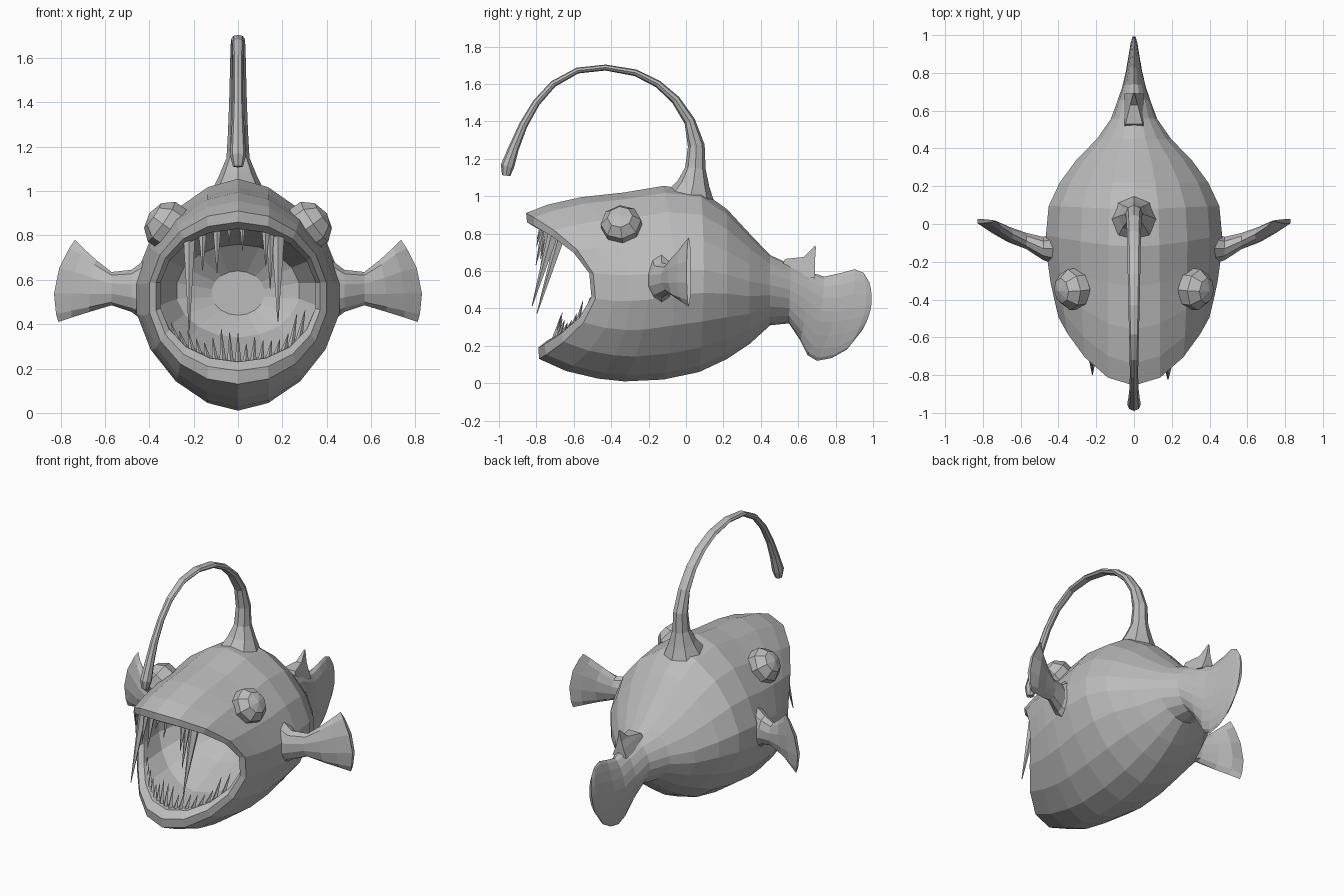
import bpy, bmesh, math, random
from mathutils import Vector, Matrix

random.seed(4)
skin = bpy.data.materials.new("grey_skin")
skin.diffuse_color = (0.5, 0.5, 0.5, 1)


def finish(name, bm):
    bmesh.ops.recalc_face_normals(bm, faces=bm.faces)
    mesh = bpy.data.meshes.new(name)
    bm.to_mesh(mesh)
    bm.free()
    mesh.materials.append(skin)
    obj = bpy.data.objects.new(name, mesh)
    bpy.context.collection.objects.link(obj)
    return obj


def loft(name, rings):
    """Skin a list of equal-length point rings and cap both ends."""
    bm = bmesh.new()
    rows = [[bm.verts.new(p) for p in ring] for ring in rings]
    n = len(rows[0])
    for a, b in zip(rows, rows[1:]):
        for i in range(n):
            j = (i + 1) % n
            bm.faces.new((a[i], a[j], b[j], b[i]))
    bm.faces.new(rows[0])
    bm.faces.new(rows[-1])
    return finish(name, bm)


def power(v, e):
    return math.copysign(abs(v) ** e, v)


def body_ring(yt, zt, yb, zb, bend, w, p, n=18):
    """Superellipse section; its sides are pushed back by bend."""
    ring = []
    for i in range(n):
        a = math.pi / 2 + 2 * math.pi * i / n
        s = power(math.sin(a), 2 / p)
        y = yb + (yt - yb) * (s + 1) / 2 + bend * (1 - s * s)
        ring.append((w * power(math.cos(a), 2 / p), y,
                     (zt + zb) / 2 + s * (zt - zb) / 2))
    return ring


# Body: throat, inner mouth, lips, belly, tail root and tail fin
sections = [
    (-0.08, 0.64, -0.08, 0.44, 0.00, 0.12, 2.0),
    (-0.18, 0.76, -0.20, 0.34, 0.04, 0.28, 2.0),
    (-0.45, 0.83, -0.45, 0.24, 0.14, 0.36, 2.0),
    (-0.80, 0.83, -0.74, 0.23, 0.30, 0.355, 2.1),
    (-0.85, 0.86, -0.79, 0.19, 0.32, 0.375, 2.1),
    (-0.855, 0.91, -0.785, 0.13, 0.34, 0.405, 2.0),
    (-0.74, 0.955, -0.64, 0.065, 0.31, 0.43, 1.9),
    (-0.56, 0.995, -0.47, 0.025, 0.22, 0.45, 1.8),
    (-0.33, 1.02, -0.33, 0.01, 0.13, 0.465, 1.75),
    (-0.12, 1.055, -0.12, 0.02, 0.06, 0.475, 1.7),
    (0.08, 1.03, 0.07, 0.06, 0.02, 0.46, 1.7),
    (0.22, 0.93, 0.22, 0.13, 0.00, 0.40, 1.7),
    (0.34, 0.80, 0.34, 0.21, 0.00, 0.31, 1.75),
    (0.45, 0.685, 0.45, 0.31, 0.00, 0.20, 1.8),
    (0.56, 0.635, 0.55, 0.32, 0.00, 0.125, 1.9),
    (0.66, 0.595, 0.61, 0.23, 0.01, 0.09, 1.9),
    (0.74, 0.57, 0.65, 0.15, 0.02, 0.065, 1.8),
    (0.83, 0.59, 0.70, 0.12, 0.03, 0.045, 1.7),
    (0.90, 0.61, 0.78, 0.135, 0.04, 0.03, 1.7),
    (0.95, 0.59, 0.86, 0.18, 0.05, 0.018, 1.7),
    (0.98, 0.54, 0.94, 0.28, 0.03, 0.008, 1.7),
]
loft("body", [body_ring(*s) for s in sections])

# Lure stalk: y, z, half width, half thickness
path = [(0.02, 0.98, 0.13, 0.14), (0.04, 1.07, 0.085, 0.085),
        (0.05, 1.15, 0.052, 0.055), (0.055, 1.27, 0.045, 0.045),
        (0.02, 1.40, 0.04, 0.03), (-0.055, 1.515, 0.037, 0.024),
        (-0.15, 1.60, 0.035, 0.02), (-0.27, 1.66, 0.033, 0.018),
        (-0.43, 1.688, 0.03, 0.016), (-0.58, 1.672, 0.026, 0.016),
        (-0.71, 1.60, 0.023, 0.018), (-0.80, 1.50, 0.022, 0.02),
        (-0.87, 1.38, 0.024, 0.023), (-0.92, 1.26, 0.03, 0.028),
        (-0.955, 1.16, 0.036, 0.036), (-0.962, 1.11, 0.022, 0.022)]
rings = []
for k, (y, z, w, t) in enumerate(path):
    a, b = path[max(k - 1, 0)], path[min(k + 1, len(path) - 1)]
    d = Vector((0, b[0] - a[0], b[1] - a[1])).normalized()
    side = Vector((0, -d.z, d.y))
    rings.append([Vector((w * math.cos(q), y, z)) + side * t * math.sin(q)
                  for q in (math.pi * i / 4 for i in range(8))])
loft("lure_stalk", rings)

# Side fins: top x, top z, bottom x, bottom z, y, half thickness, outward bow
fin = [(0.38, 0.72, 0.38, 0.38, -0.13, 0.10, 0),
       (0.48, 0.645, 0.48, 0.455, -0.13, 0.065, 0),
       (0.57, 0.635, 0.57, 0.485, -0.09, 0.045, 0),
       (0.64, 0.69, 0.67, 0.455, -0.055, 0.042, 0.01),
       (0.70, 0.745, 0.75, 0.43, -0.015, 0.035, 0.02),
       (0.735, 0.78, 0.81, 0.41, 0.015, 0.012, 0.05)]


def fin_ring(m, xt, zt, xb, zb, y, t, bow):
    ring = []
    for i in range(10):
        q = math.pi / 2 + math.pi * i / 5
        s, c = math.sin(q), math.cos(q)
        x = xb + (xt - xb) * (s + 1) / 2 + bow * (1 - s * s)
        ring.append((m * x, y + t * c, (zt + zb) / 2 + s * (zt - zb) / 2))
    return ring


for m, label in ((-1, "left"), (1, "right")):
    loft(label + "_fin", [fin_ring(m, *f) for f in fin])
    # Faceted eye with its pole facing outward
    bm = bmesh.new()
    rot = Vector((0, 0, 1)).rotation_difference(Vector((m * 0.8, -0.1, 0.55)))
    bmesh.ops.create_uvsphere(
        bm, u_segments=8, v_segments=5, radius=0.115,
        matrix=Matrix.Translation((m * 0.32, -0.345, 0.845))
        @ rot.to_matrix().to_4x4() @ Matrix.Diagonal((1, 1, 0.85, 1)))
    finish(label + "_eye", bm)


def spike(name, base, tip, r, n=5):
    base, tip = Vector(base), Vector(tip)
    d = tip - base
    rot = Vector((0, 0, 1)).rotation_difference(d).to_matrix().to_4x4()
    bm = bmesh.new()
    bmesh.ops.create_cone(bm, cap_ends=True, segments=n, radius1=r,
                          radius2=r * 0.08, depth=d.length,
                          matrix=Matrix.Translation((base + tip) / 2) @ rot)
    return finish(name, bm)


# Back spine ahead of the tail
loft("back_spine", [
    [(-0.06, 0.50, 0.60), (0.06, 0.50, 0.60), (0.05, 0.69, 0.56), (-0.05, 0.69, 0.56)],
    [(-0.045, 0.53, 0.665), (0.045, 0.53, 0.665), (0.03, 0.69, 0.61), (-0.03, 0.69, 0.61)],
    [(-0.02, 0.63, 0.675), (0.02, 0.63, 0.675), (0.015, 0.69, 0.66), (-0.015, 0.69, 0.66)],
    [(-0.003, 0.69, 0.735), (0.003, 0.69, 0.735), (0.003, 0.695, 0.73), (-0.003, 0.695, 0.73)]])


def gum(x, sign):
    """Point on the inner lip at a given x, upper (+1) or lower (-1)."""
    s = (1 - (abs(x) / 0.36) ** 2.1) ** (1 / 2.1)
    return Vector((x, -0.80 + 0.03 * (1 - sign) + 0.3 * (1 - s * s),
                   0.53 + sign * 0.31 * s))


# Upper teeth: x, length down, reach forward, radius
for x, drop, reach, r in [(-0.22, 0.42, 0.13, 0.028), (0.18, 0.40, 0.12, 0.032),
                          (-0.16, 0.18, 0.05, 0.02), (-0.095, 0.21, 0.05, 0.02),
                          (0.02, 0.12, 0.03, 0.014), (0.125, 0.17, 0.04, 0.02),
                          (0.145, 0.27, 0.06, 0.02), (-0.04, 0.08, 0.03, 0.013)]:
    g = gum(x, 1) + Vector((0, 0.03, 0.01))
    spike("upper_tooth", g, g + Vector((0, -reach, -drop)), r)

# Lower teeth along the jaw
for i in range(17):
    x = -0.27 + 0.54 * i / 16
    g = gum(x, -1) + Vector((0, 0.03, -0.01))
    h = random.uniform(0.08, 0.17)
    spike("lower_tooth", g, g + Vector((x * 0.12, 0.04, h)), 0.017, 4)
